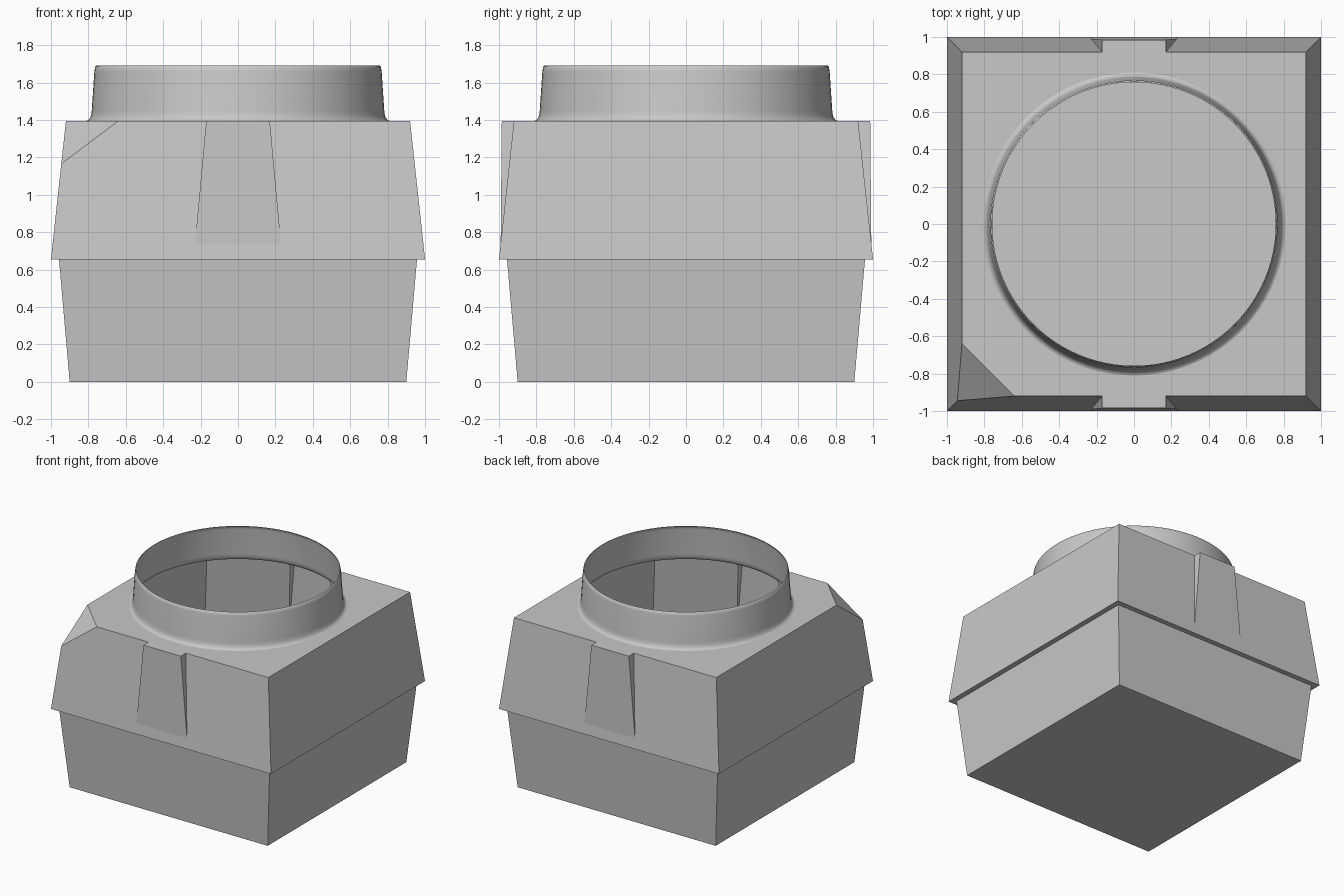
import bpy, bmesh, math
from mathutils import Vector, Matrix

cube = bpy.data.objects.get("Cube")
if cube:
    bpy.data.objects.remove(cube, do_unlink=True)

grey = bpy.data.materials.new("plain grey")
grey.use_nodes = True
grey.diffuse_color = (0.58, 0.58, 0.58, 1)
grey.node_tree.nodes["Principled BSDF"].inputs["Base Color"].default_value = (0.58, 0.58, 0.58, 1)

SEAM, TOP, TOP_HALF = 0.655, 1.395, 0.92
TRAY_HALF, COLLAR_R, SEGMENTS = 0.957, 0.81, 96


def finish(bm, name):
    bmesh.ops.remove_doubles(bm, verts=bm.verts[:], dist=0.0005)
    bmesh.ops.recalc_face_normals(bm, faces=bm.faces[:])
    mesh = bpy.data.meshes.new(name)
    bm.to_mesh(mesh)
    bm.free()
    mesh.materials.append(grey)
    obj = bpy.data.objects.new(name, mesh)
    bpy.context.collection.objects.link(obj)
    return obj


def face(bm, points, turn=0):
    rot = Matrix.Rotation(turn * math.pi / 2, 3, "Z")
    return bm.faces.new([bm.verts.new(rot @ Vector(p)) for p in points])


def strip(bm, half_a, z_a, half_b, z_b, turn):
    """One side of a square band between two heights."""
    face(bm, [(-half_a, -half_a, z_a), (half_a, -half_a, z_a),
              (half_b, -half_b, z_b), (-half_b, -half_b, z_b)], turn)


# Bottom tray: open tapered box
bm = bmesh.new()
for turn in range(4):
    strip(bm, 0.9, 0, TRAY_HALF, SEAM, turn)
face(bm, [(-0.9, -0.9, 0), (-0.9, 0.9, 0), (0.9, 0.9, 0), (0.9, -0.9, 0)])
finish(bm, "bottom_tray")

# Housing: tapered walls with a ledge underneath
bm = bmesh.new()
for turn in range(4):
    strip(bm, TRAY_HALF, SEAM, 1, SEAM, turn)
for turn in (1, 3):
    strip(bm, 1, SEAM, TOP_HALF, TOP, turn)

# Front and back walls with a raised, flared centre panel
low_z = 0.74
low_y = -1 + (1 - TOP_HALF) * (low_z - SEAM) / (TOP - SEAM)
for turn in (0, 2):
    inner = {s: (s * 0.17, -TOP_HALF, TOP) for s in (-1, 1)}
    outer = {s: (s * 0.17, -0.985, TOP) for s in (-1, 1)}
    foot = {s: (s * 0.23, low_y, low_z) for s in (-1, 1)}
    face(bm, [(-1, -1, SEAM), (1, -1, SEAM), (TOP_HALF, -TOP_HALF, TOP), inner[1],
              foot[1], foot[-1], inner[-1], (-TOP_HALF, -TOP_HALF, TOP)], turn)
    face(bm, [foot[-1], foot[1], outer[1], outer[-1]], turn)
    for s in (-1, 1):
        face(bm, [inner[s], outer[s], foot[s]], turn)

# Housing top with a round opening
bmesh.ops.remove_doubles(bm, verts=bm.verts[:], dist=0.0005)
rim = [e for e in bm.edges if e.is_boundary and all(v.co.z > TOP - 0.001 for v in e.verts)]
ring = bmesh.ops.create_circle(bm, segments=SEGMENTS, radius=COLLAR_R,
                               matrix=Matrix.Translation((0, 0, TOP)))["verts"]
rim += list({e for v in ring for e in v.link_edges})
bmesh.ops.triangle_fill(bm, edges=rim, use_beauty=True, normal=(0, 0, 1))

# Cut-off corner
corner_z = 1.165
corner = 1 - (1 - TOP_HALF) * (corner_z - SEAM) / (TOP - SEAM)
a = Vector((-TOP_HALF, -0.64, TOP))
b = Vector((-0.64, -TOP_HALF, TOP))
c = Vector((-corner, -corner, corner_z))
normal = (b - a).cross(c - a).normalized()
if normal.z < 0:
    normal.negate()
bmesh.ops.bisect_plane(bm, geom=bm.verts[:] + bm.edges[:] + bm.faces[:], dist=0.00001,
                       plane_co=a, plane_no=normal, clear_outer=True)
face(bm, [a, c, b])
finish(bm, "housing")

# Collar: thin revolved wall with a flared foot
profile = [(0.758, 1.69), (0.764, 1.685), (0.768, 1.66), (0.782, 1.45),
           (0.785, 1.425), (0.792, 1.408), (0.8, 1.399), (COLLAR_R, TOP)]
bm = bmesh.new()
verts = [bm.verts.new((r, 0, z)) for r, z in profile]
edges = [bm.edges.new(pair) for pair in zip(verts, verts[1:])]
bmesh.ops.spin(bm, geom=verts + edges, cent=(0, 0, 0), axis=(0, 0, 1),
               angle=math.tau, steps=SEGMENTS, use_merge=True)
collar = finish(bm, "round_collar")
for poly in collar.data.polygons:
    poly.use_smooth = True
